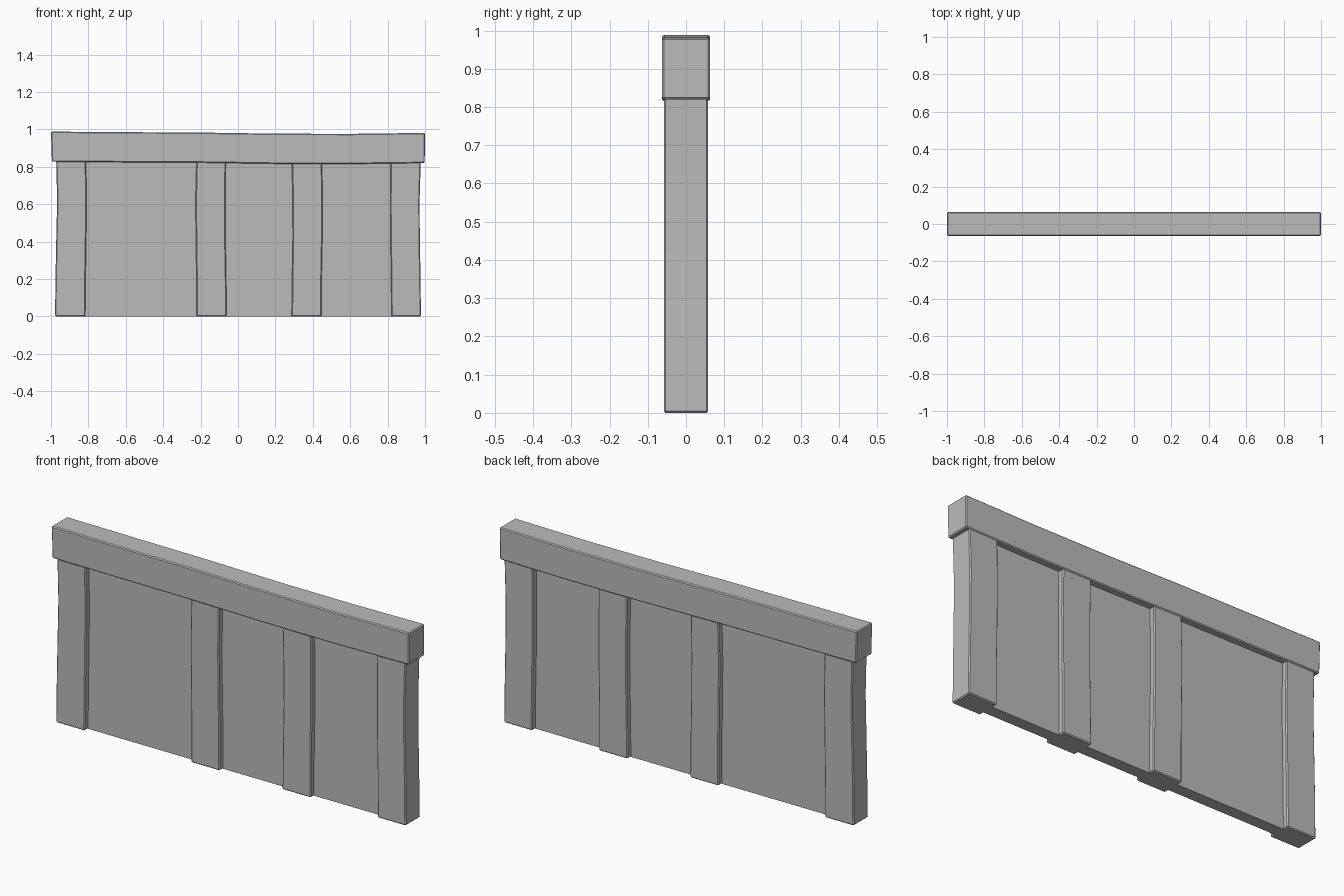
import bpy
import bmesh

if "Cube" in bpy.data.objects:
    bpy.data.objects.remove(bpy.data.objects["Cube"])

# one plain grey for the whole wall
grey = bpy.data.materials.new("stone_grey")
grey.diffuse_color = (0.5, 0.5, 0.5, 1)
grey.use_nodes = True
grey.node_tree.nodes["Principled BSDF"].inputs["Base Color"].default_value = grey.diffuse_color


def loft(name, sections, bevel):
    """Join four-cornered sections into a closed beam with softened edges."""
    bm = bmesh.new()
    rings = [[bm.verts.new(p) for p in s] for s in sections]
    for a, b in zip(rings, rings[1:]):
        for i in range(4):
            j = (i + 1) % 4
            bm.faces.new((a[i], a[j], b[j], b[i]))
    bm.faces.new(rings[0][::-1])
    bm.faces.new(rings[-1])
    bmesh.ops.recalc_face_normals(bm, faces=bm.faces)
    mesh = bpy.data.meshes.new(name)
    bm.to_mesh(mesh)
    bm.free()
    mesh.materials.append(grey)
    obj = bpy.data.objects.new(name, mesh)
    bpy.context.collection.objects.link(obj)
    if bevel:
        mod = obj.modifiers.new("soft_edges", "BEVEL")
        mod.width = bevel
        mod.segments = 1
        mod.limit_method = "ANGLE"
        mod.angle_limit = 0.8
    return obj


def post(name, profile):
    """Upright post: profile rows are (z, left x, right x)."""
    d = 0.058
    loft(name, [[(l, -d, z), (r, -d, z), (r, d, z), (l, d, z)]
                for z, l, r in profile], 0.005)


# four slightly bowed posts
post("left_post", [(0, -0.978, -0.817), (0.2, -0.976, -0.815), (0.4, -0.972, -0.812),
                   (0.62, -0.967, -0.809), (0.83, -0.972, -0.813)])
post("left_middle_post", [(0, -0.222, -0.062), (0.2, -0.222, -0.063),
                          (0.42, -0.225, -0.067), (0.62, -0.227, -0.068),
                          (0.83, -0.222, -0.065)])
post("right_middle_post", [(0, 0.287, 0.447), (0.2, 0.289, 0.447), (0.42, 0.293, 0.451),
                           (0.62, 0.292, 0.452), (0.83, 0.288, 0.449)])
post("right_post", [(0, 0.978, 0.820), (0.2, 0.976, 0.819), (0.42, 0.972, 0.815),
                    (0.62, 0.971, 0.814), (0.83, 0.977, 0.816)])

# thin panel running between the posts
t = 0.03
loft("wall_panel", [[(x, -t, 0), (x, t, 0), (x, t, 0.84), (x, -t, 0.84)]
                    for x in (-0.93, 0.93)], 0)

# gently sagging top rail: (lower x, upper x, bottom z, top z)
w = 0.063
rail = [(-0.995, -1.0, 0.827, 0.988), (-0.6, -0.6, 0.824, 0.985),
        (-0.2, -0.2, 0.822, 0.983), (0.2, 0.2, 0.816, 0.977),
        (0.6, 0.6, 0.815, 0.976), (0.998, 1.0, 0.820, 0.981)]
loft("top_rail", [[(xl, -w, zb), (xl, w, zb), (xu, w, zt), (xu, -w, zt)]
                  for xl, xu, zb, zt in rail], 0.005)
